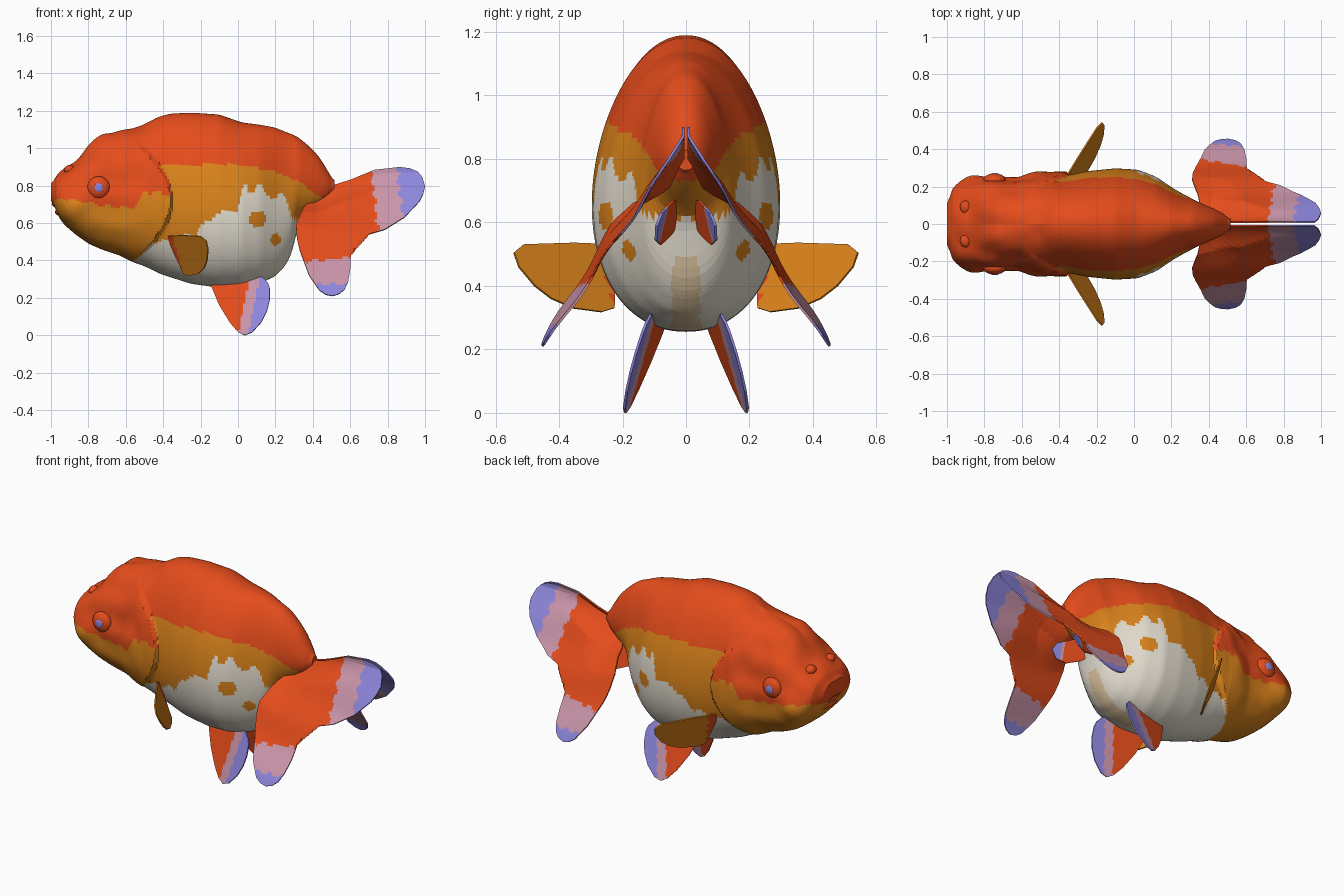
import bpy, bmesh, math
from mathutils import Vector, noise

if "Cube" in bpy.data.objects:
    bpy.data.objects.remove(bpy.data.objects["Cube"])

COLOURS = [("red", (.78, .072, .011)), ("orange", (.70, .225, .011)), ("cream_white", (.78, .73, .63)),
           ("tan", (.72, .55, .34)), ("pink", (.59, .30, .40)), ("lavender", (.27, .24, .72))]
RED, ORANGE, WHITE, TAN, PINK, LAV = range(6)
MATS = []
for n, c in COLOURS:
    m = bpy.data.materials.new(n)
    m.diffuse_color = (*c, 1)
    m.use_nodes = True
    m.node_tree.nodes["Principled BSDF"].inputs["Base Color"].default_value = m.diffuse_color
    MATS.append(m)


def lerp(table, x, k=1):
    """Linear lookup of column k at x."""
    if x <= table[0][0]:
        return table[0][k]
    for a, b in zip(table, table[1:]):
        if x <= b[0]:
            return a[k] + (b[k] - a[k]) * (x - a[0]) / (b[0] - a[0])
    return table[-1][k]


def clamp(v, lo=0, hi=1):
    return max(lo, min(hi, v))


def finish(name, bm, rule, mirror=False, thick=0):
    for f in bm.faces:
        f.material_index = rule(f.calc_center_median())
    me = bpy.data.meshes.new(name)
    bm.to_mesh(me)
    bm.free()
    for m in MATS:
        me.materials.append(m)
    ob = bpy.data.objects.new(name, me)
    bpy.context.collection.objects.link(ob)
    if thick:
        s = ob.modifiers.new("thickness", 'SOLIDIFY')
        s.thickness, s.offset = thick, 0
    if mirror:
        s = ob.modifiers.new("mirror", 'MIRROR')
        s.use_axis = (False, True, False)
        s.use_mirror_merge = False
    return ob


# ---- body and head: lofted egg-shaped rings (x, top, bottom, half width)
STATIONS = [(-1, .80, .73, .08), (-.985, .838, .69, .165), (-.965, .862, .65, .20), (-.93, .885, .60, .232),
            (-.87, .93, .54, .25), (-.80, 1.01, .49, .25), (-.72, 1.07, .455, .245), (-.64, 1.09, .43, .245),
            (-.56, 1.10, .39, .258), (-.50, 1.13, .37, .262), (-.42, 1.17, .33, .258), (-.36, 1.185, .31, .258),
            (-.25, 1.19, .275, .28), (-.10, 1.18, .255, .295), (.02, 1.138, .258, .288), (.12, 1.125, .28, .25),
            (.20, 1.11, .315, .195), (.26, 1.085, .38, .16), (.30, 1.07, .47, .14), (.32, 1.06, .60, .128),
            (.37, 1.02, .65, .105), (.43, .96, .69, .08), (.48, .88, .73, .055), (.515, .82, .77, .02)]
HEAD_LINE = [(-1, .70), (-.95, .73), (-.85, .72), (-.7, .69), (-.55, .68), (-.5, .77), (-.36, .75)]
BACK_LINE = [(-.4, .91), (0, .915), (.2, .875), (.33, .82), (.42, .75), (.5, .72)]
BELLY_LINE = [(-.4, .50), (-.23, .54), (-.17, .60), (-.13, .645), (0, .67), (.03, .79), (.12, .80),
              (.15, .75), (.25, .74), (.28, .66), (.33, .60)]
SPOTS = [(.105, .62, .045), (.20, .51, .03), (.07, .775, .018)]


def gill_edge(z):
    return -.35 - 2 * (z - .72) ** 2


def body_colour(c):
    if c.x < gill_edge(c.z):
        return ORANGE if c.z < lerp(HEAD_LINE, c.x) + .008 * math.sin(c.x * 70) else RED
    if c.z > lerp(BACK_LINE, c.x):
        return RED
    if c.z > lerp(BELLY_LINE, c.x) + .012 * math.sin(c.x * 60):
        return ORANGE
    if any(math.hypot(c.x - x, c.z - z) < r for x, z, r in SPOTS):
        return ORANGE
    if abs(c.y) < .045 and c.x > 0 and c.z < .48:
        return TAN
    return WHITE


def build_body():
    bm, rings, seg = bmesh.new(), [], 128
    xs = sorted({round(-1 + i * .01, 4) for i in range(152)} | {s[0] for s in STATIONS})
    for x in xs:
        # slight averaging rounds the loft between stations
        top, bot, w = (sum(lerp(STATIONS, x + d, k) for d in (-.015, 0, .015)) / 3 for k in (1, 2, 3))
        ring = []
        box = .94 - .2 * clamp((-.45 - x) / .3)
        for i in range(seg):
            t = 2 * math.pi * i / seg
            s, c = math.sin(t), math.cos(t)
            y = w * math.copysign(abs(s) ** box, s) * (1 - .13 * c)
            z = (top + bot) / 2 + (top - bot) / 2 * c
            # raised gill cover with a clear rear edge
            y *= 1 + .075 * clamp((gill_edge(z) - x) / .01) * clamp((x + .62) / .15)
            # lumpy growth on the head
            lump = .022 * clamp((-.42 - x) / .1) * clamp((z - .5) / .2)
            n = noise.noise(Vector((x * 8, abs(y) * 8, z * 8))) * lump
            ring.append(bm.verts.new((x, y * (1 + 3 * n), z + n * c)))
        rings.append(ring)
    for a, b in zip(rings, rings[1:]):
        for i in range(seg):
            j = (i + 1) % seg
            bm.faces.new((a[i], b[i], b[j], a[j]))
    bm.faces.new(rings[0])
    bm.faces.new(rings[-1][::-1])
    bmesh.ops.recalc_face_normals(bm, faces=bm.faces)
    finish("body", bm, body_colour)


build_body()


# ---- fins: side outline (x, z) cut into a fine grid and laid on a slanted surface
def fin(name, outline, depth, rule, step=.014):
    bm = bmesh.new()
    bm.faces.new([bm.verts.new((x, 0, z)) for x, z in outline])
    bmesh.ops.triangulate(bm, faces=bm.faces[:])
    for axis in (0, 2):
        vals = [p[axis // 2] for p in outline]
        no = Vector((axis == 0, 0, axis == 2))
        v = min(vals) + step
        while v < max(vals) - .005:
            bmesh.ops.bisect_plane(bm, geom=bm.verts[:] + bm.edges[:] + bm.faces[:],
                                   plane_co=no * v, plane_no=no, dist=1e-5)
            v += step
    for v in bm.verts:
        v.co.y = depth(v.co.x, v.co.z)
    finish(name, bm, rule, True, .008)


RIDGE = [(.42, .77), (.505, .80), (.6, .83), (.73, .885), (.865, .90)]


def tail_depth(x, z):
    root = .045 * clamp(1 - math.hypot(x - .42, z - .72) / .16)
    sweep = clamp(.1 * (x - .42), -.015, .03)
    y = .02 + (.9 - z) * .635 - root - sweep + .008 * math.sin(z * 22 + x * 4) * clamp((.8 - z) / .2)
    # near the top edge both halves close to a ridge
    close = clamp((lerp(RIDGE, x) - z) / .11)
    close += (1 - close) * clamp((x - .72) / .2)
    return .009 + max(0, y - .009) * close


def tail_colour(c):
    edge = .715 + .12 * clamp(.85 - c.z) + .008 * math.sin(c.z * 90)
    if c.x > edge + .14 or c.z < .268 + .008 * math.sin(c.x * 90):
        return LAV
    return PINK if c.x > edge or c.z < .405 + .1 * (c.x - .5) + .008 * math.sin(c.x * 80) else RED


fin("tail_fin", [(.505, .80), (.42, .77), (.35, .68), (.33, .64), (.31, .59), (.315, .52), (.33, .455), (.38, .32),
                 (.435, .24), (.47, .217), (.505, .21), (.54, .22), (.57, .245), (.59, .29), (.60, .35), (.603, .43),
                 (.62, .51), (.70, .54), (.785, .565), (.89, .63), (.97, .715), (.99, .755), (1, .795), (.985, .845),
                 (.96, .875), (.92, .893), (.865, .90), (.73, .885), (.6, .83)], tail_depth, tail_colour)

fin("pectoral_fin", [(-.38, .53), (-.30, .535), (-.20, .53), (-.17, .505), (-.16, .46), (-.165, .40), (-.18, .36),
                     (-.21, .33), (-.26, .318), (-.29, .33)],
    lambda x, z: .46 + 1.605 * x + .703 * z,
    lambda c: RED if c.x < -.345 + (.53 - c.z) * .27 else ORANGE)


def pelvic_colour(c):
    d = c.x - (.045 - .2 * (.28 - c.z)) + .005 * math.sin(c.z * 90)
    return LAV if d > .065 else PINK if d > .012 else RED


fin("pelvic_fin", [(-.14, .30), (-.14, .255), (-.10, .16), (-.045, .07), (0, .018), (.035, 0), (.075, .015),
                   (.125, .07), (.155, .13), (.17, .19), (.17, .25), (.16, .28), (.13, .31), (.0, .32)],
    lambda x, z: .075 + (.28 - z) * .32 + (x + .1) * .2, pelvic_colour)

fin("anal_fin", [(.29, .66), (.29, .60), (.34, .56), (.42, .53), (.48, .545), (.51, .59), (.49, .63), (.40, .67)],
    lambda x, z: .015 + (.65 - z) * .25 + (x - .3) * .3,
    lambda c: LAV if c.x > .46 else PINK if c.x > .44 else RED)


# ---- rounded lumps: eyes, pupils, nostrils and lips
def ball(name, co, size, colour, mirror=True):
    bm = bmesh.new()
    bmesh.ops.create_uvsphere(bm, u_segments=20, v_segments=12, radius=1)
    for v in bm.verts:
        v.co = Vector([co[k] + v.co[k] * size[k] for k in range(3)])
    finish(name, bm, lambda c: colour, mirror)


ball("eye", (-.745, .236, .79), (.06, .034, .06), RED)
ball("pupil", (-.745, .266, .79), (.024, .007, .024), LAV)
ball("nostril", (-.90, .09, .885), (.03, .035, .025), RED)
ball("upper_lip", (-.965, 0, .705), (.03, .10, .024), RED, False)
ball("lower_lip", (-.95, 0, .66), (.028, .08, .022), RED, False)
